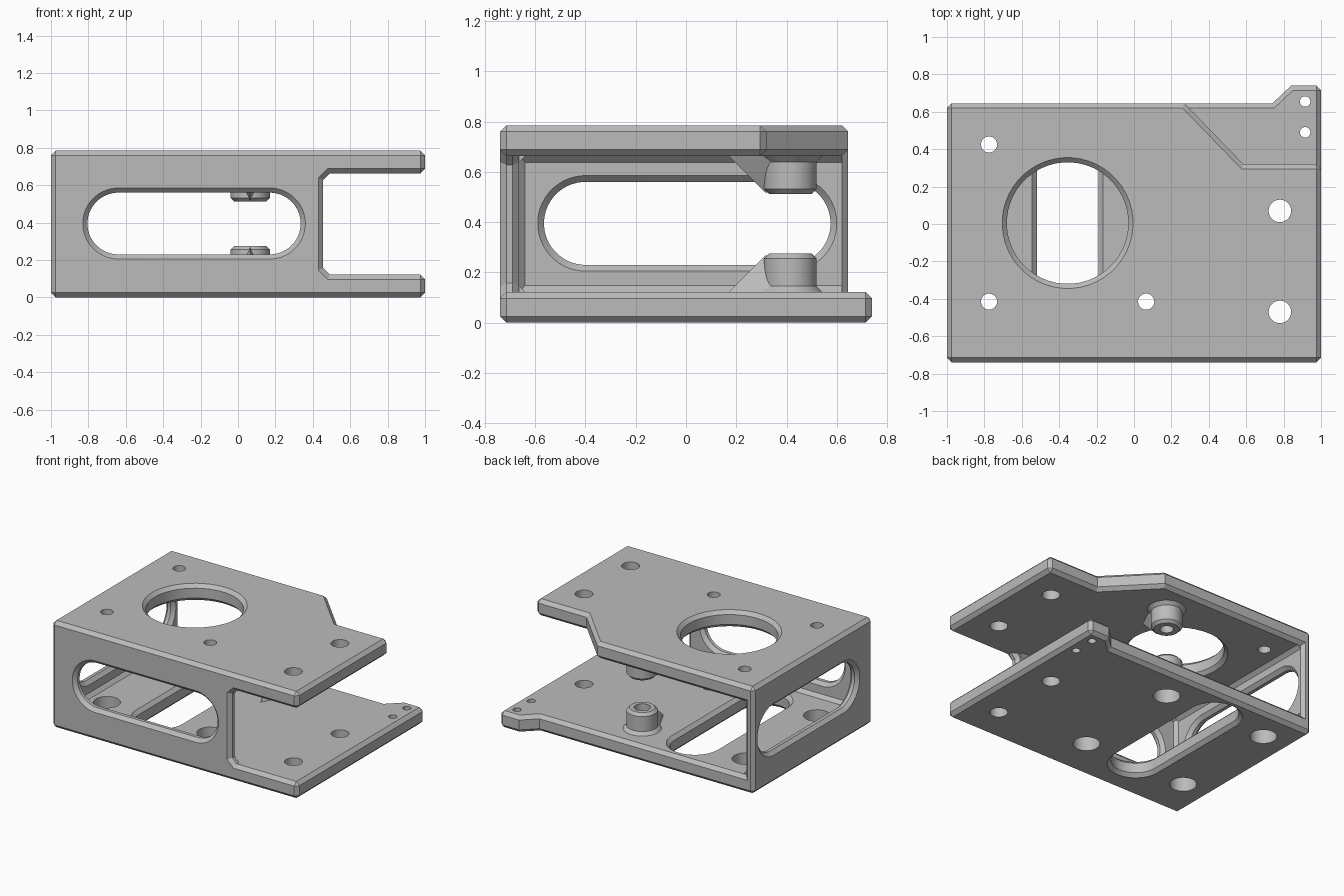
import bpy, bmesh, math
from mathutils import Vector

cube = bpy.data.objects.get("Cube")
if cube:
    bpy.data.objects.remove(cube, do_unlink=True)

CH = 0.025            # chamfer size
TOP = 0.785           # overall height
FLOOR, CEIL = 0.122, 0.663
FRONT, BACK = -0.74, 0.645
WALL = 0.075
POST_X, POST_Y = 0.065, 0.415

grey = bpy.data.materials.new("plain grey")
grey.use_nodes = True
grey.diffuse_color = (0.5, 0.5, 0.5, 1)
grey.node_tree.nodes["Principled BSDF"].inputs["Base Color"].default_value = (0.5, 0.5, 0.5, 1)


def place(axis, u, v, t):
    """Profile coordinates u, v at depth t along an axis."""
    return {"z": (u, v, t), "y": (u, t, v), "x": (t, u, v)}[axis]


def loft(bm, rings):
    """Closed skin through rings of equal point counts."""
    loops = [[bm.verts.new(p) for p in ring] for ring in rings]
    n = len(loops[0])
    for a, b in zip(loops, loops[1:]):
        for i in range(n):
            bm.faces.new((a[i], a[(i + 1) % n], b[(i + 1) % n], b[i]))
    bm.faces.new(loops[0])
    bm.faces.new(loops[-1])


def finish(name, bm):
    bmesh.ops.recalc_face_normals(bm, faces=bm.faces[:])
    mesh = bpy.data.meshes.new(name)
    bm.to_mesh(mesh)
    bm.free()
    obj = bpy.data.objects.new(name, mesh)
    bpy.context.scene.collection.objects.link(obj)
    mesh.materials.append(grey)
    return obj


def prism(name, axis, outline, lo, hi, chamfer=0):
    bm = bmesh.new()
    loft(bm, [[place(axis, u, v, t) for u, v in outline] for t in (lo, hi)])
    bmesh.ops.recalc_face_normals(bm, faces=bm.faces[:])
    if chamfer:
        edges = [e for e in bm.edges if e.calc_face_angle(0) > 0.9]
        bmesh.ops.bevel(bm, geom=edges, offset=chamfer, offset_type="OFFSET",
                        segments=1, profile=0.5, affect="EDGES", clamp_overlap=True)
    return finish(name, bm)


def rounded(axis, u, v, r, t, hu=0, hv=0, n=48):
    """Circle, or a slot when hu or hv stretches it."""
    ring = []
    for i in range(n):
        a = (i + 0.5) * math.tau / n
        c, s = math.cos(a), math.sin(a)
        ring.append(place(axis, u + r * c + math.copysign(hu, c),
                          v + r * s + math.copysign(hv, s), t))
    return ring


def bore(bm, axis, u, v, steps, hu=0, hv=0):
    """Turned or slotted solid from (depth, radius) steps."""
    loft(bm, [rounded(axis, u, v, r, t, hu, hv) for t, r in steps])


def through(lo, hi, r, rim=0):
    """Steps for an opening, with chamfered rims if wanted."""
    e = 0.02
    if not rim:
        return [(lo - e, r), (hi + e, r)]
    return [(lo - e, r + rim + e), (lo + rim, r), (hi - rim, r), (hi + e, r + rim + e)]


def cut(objs, bm):
    cutter = finish("cutter", bm)
    cutter.hide_render = True
    for obj in objs:
        mod = obj.modifiers.new("cut", "BOOLEAN")
        mod.operation, mod.solver, mod.object = "DIFFERENCE", "EXACT", cutter
        bpy.context.view_layer.objects.active = obj
        bpy.ops.object.modifier_apply(modifier=mod.name)
    bpy.data.objects.remove(cutter, do_unlink=True)


parts = []

# Bottom plate with the rear ear
bottom = prism("bottom_plate", "z",
               [(-1, FRONT), (1, FRONT), (1, 0.74), (0.84, 0.74), (0.74, BACK), (-1, BACK)],
               0, FLOOR, CH)
bm = bmesh.new()
for x in (-0.775, POST_X):
    for y in (-POST_Y, POST_Y):
        bore(bm, "z", x, y, through(0, FLOOR, 0.09))
for y in (0.07, -0.47):
    bore(bm, "z", 0.78, y, through(0, FLOOR, 0.06))
for y in (0.655, 0.49):
    bore(bm, "z", 0.915, y, through(0, FLOOR, 0.028))
bore(bm, "z", -0.355, 0, through(0, FLOOR, 0.165, CH), hv=0.405)
cut([bottom], bm)

# Top plate with the cut-away rear corner
top = prism("top_plate", "z",
            [(-1, FRONT), (1, FRONT), (1, 0.32), (0.585, 0.32), (0.27, BACK), (-1, BACK)],
            CEIL, TOP, CH)
bm = bmesh.new()
for x, y in ((-0.775, 0.425), (-0.775, -POST_Y), (POST_X, -POST_Y)):
    bore(bm, "z", x, y, through(CEIL, TOP, 0.043))
for y in (0.07, -0.47):
    bore(bm, "z", 0.78, y, through(CEIL, TOP, 0.06))
bore(bm, "z", -0.355, 0.005, through(CEIL, TOP, 0.325, CH))
cut([top], bm)

# Front wall, flared into the plates at its free end
front = prism("front_wall", "y",
              [(-1, 0), (0.527, 0), (0.527, 0.085), (0.455, 0.157), (0.455, TOP - 0.157),
               (0.527, TOP - 0.085), (0.527, TOP), (-1, TOP)],
              FRONT, FRONT + WALL, CH)
bm = bmesh.new()
bore(bm, "y", -0.235, 0.395, through(FRONT, FRONT + WALL, 0.165, CH), hu=0.405)
cut([front], bm)

# Side wall
side = prism("side_wall", "x", [(FRONT, 0), (BACK, 0), (BACK, TOP), (FRONT, TOP)],
             -1, -1 + WALL, CH)
bm = bmesh.new()
bore(bm, "x", 0.005, 0.395, through(-1, -1 + WALL, 0.165, CH), hu=0.405)
cut([side], bm)
parts += [bottom, top, front, side]


# Inner corner chamfers
def corner(name, axis, u, v, sv, lo, hi):
    e = 0.005
    parts.append(prism(name, axis, [(u - e, v - sv * e), (u + CH + e, v - sv * e),
                                    (u - e, v + sv * (CH + e))], lo, hi))


in_x, in_y = -1 + WALL, FRONT + WALL
for label, z, s in (("lower", FLOOR, 1), ("upper", CEIL, -1)):
    corner(label + "_front_fillet", "x", in_y, z, s, in_x, 0.43)
    corner(label + "_side_fillet", "y", in_x, z, s, in_y, BACK - CH)
corner("upright_fillet", "z", in_x, in_y, 1, FLOOR, CEIL)

# Screw posts with their ramped supports
for label, z, s, tall in (("lower", FLOOR, 1, 0.153), ("upper", CEIL, -1, 0.151)):
    bm = bmesh.new()
    bore(bm, "z", POST_X, POST_Y, [(z - s * 0.02, 0.128), (z, 0.128), (z + s * 0.023, 0.105),
                                   (z + s * (tall - 0.02), 0.105), (z + s * tall, 0.085)])
    post = finish(label + "_post", bm)

    bm = bmesh.new()
    base = z - s * 0.005
    for dx, y, h in ((0, 0.165, base), (-0.1, 0.37, base), (0.1, 0.37, base),
                     (0, 0.315, z + s * 0.145), (0, 0.37, z + s * 0.145)):
        bm.verts.new(Vector((POST_X + dx, y, h)))
    bmesh.ops.convex_hull(bm, input=bm.verts[:])
    ramp = finish(label + "_post_ramp", bm)

    bm = bmesh.new()
    if s > 0:
        steps = [(0.05, 0.085), (0.2, 0.085), (0.2001, 0.055), (0.35, 0.055)]
    else:
        steps = [(0.45, 0.045), (0.67, 0.045)]
    bore(bm, "z", POST_X, POST_Y, steps)
    cut([post, ramp], bm)
    parts += [post, ramp]

# Shading: smooth bores and posts, crisp edges
bpy.ops.object.select_all(action="DESELECT")
for obj in parts:
    obj.select_set(True)
bpy.context.view_layer.objects.active = parts[0]
bpy.ops.object.shade_smooth_by_angle(angle=math.radians(30))
